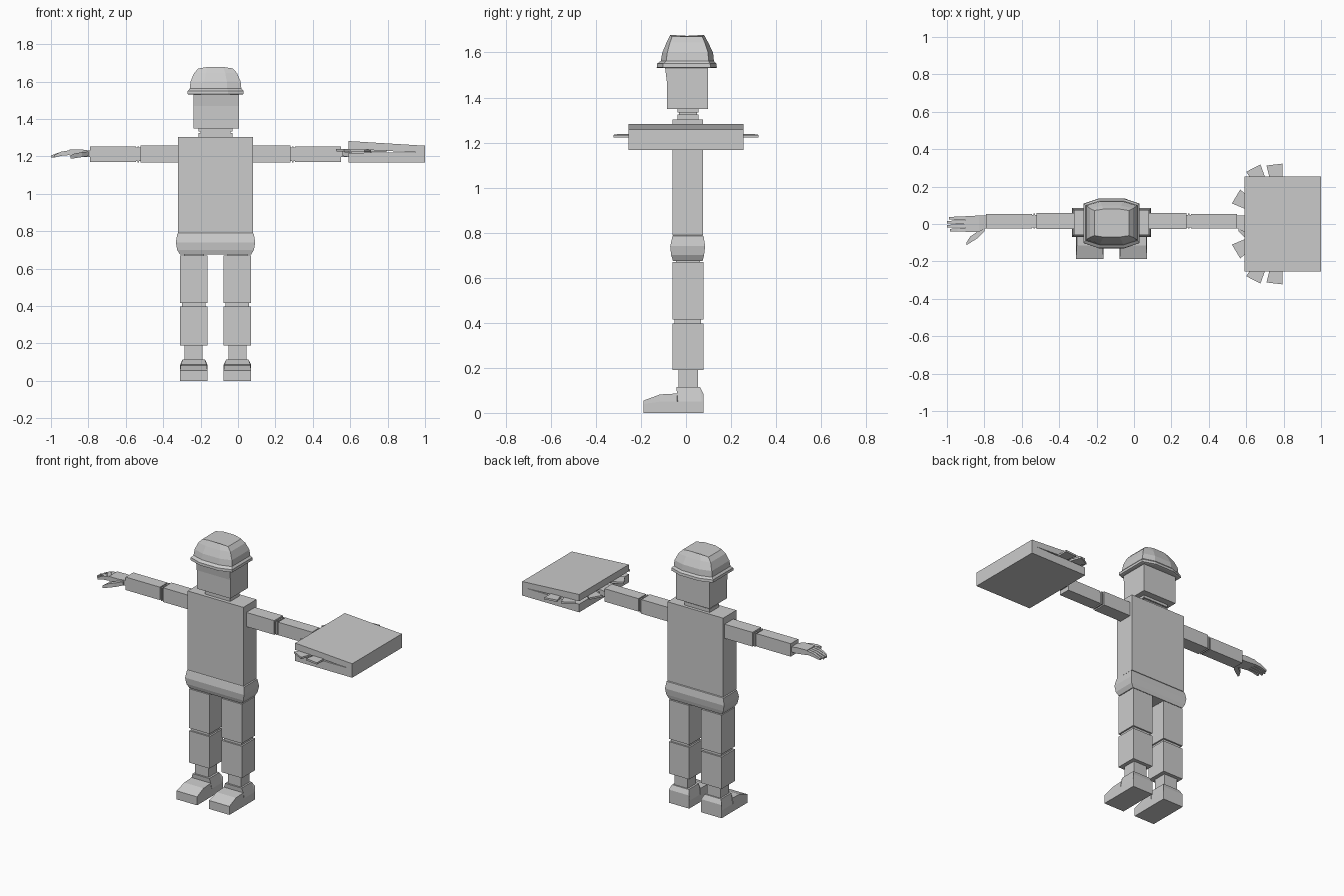
import bpy, bmesh, math

CX = -0.12   # symmetry plane of the figure
grey = bpy.data.materials.new("plain_grey")
grey.diffuse_color = (0.6, 0.6, 0.6, 1)


def finish(name, bm):
    bmesh.ops.recalc_face_normals(bm, faces=bm.faces)
    me = bpy.data.meshes.new(name)
    bm.to_mesh(me)
    bm.free()
    me.materials.append(grey)
    ob = bpy.data.objects.new(name, me)
    bpy.context.collection.objects.link(ob)
    return ob


def loft(name, rings):
    """Skin a list of equal-length vertex rings and cap both ends."""
    bm = bmesh.new()
    vs = [[bm.verts.new(p) for p in r] for r in rings]
    n = len(rings[0])
    for a, b in zip(vs, vs[1:]):
        for i in range(n):
            j = (i + 1) % n
            bm.faces.new((a[i], a[j], b[j], b[i]))
    bm.faces.new(vs[0])
    bm.faces.new(vs[-1])
    return finish(name, bm)


def rect_z(x0, x1, y0, y1, z):
    return [(x0, y0, z), (x1, y0, z), (x1, y1, z), (x0, y1, z)]


def rect_x(x, y0, y1, z0, z1):
    return [(x, y0, z0), (x, y1, z0), (x, y1, z1), (x, y0, z1)]


def box(name, x0, x1, y0, y1, z0, z1):
    return loft(name, [rect_z(x0, x1, y0, y1, z) for z in (z0, z1)])


def both_sides(part, name):
    """Add the opposite copy of a limb part across the figure's middle."""
    me = part.data
    bm = bmesh.new()
    bm.from_mesh(me)
    for v in bm.verts:
        v.co.x = 2 * CX - v.co.x
    part.name = "right_" + name
    finish("left_" + name, bm)


# torso and pelvis
box("torso", -0.32, 0.08, -0.06, 0.076, 0.79, 1.303)
loft("pelvis", [rect_z(CX - w, CX + w, y0, y1, z) for w, y0, y1, z in (
    (0.19, -0.058, 0.074, 0.675), (0.205, -0.066, 0.08, 0.70),
    (0.212, -0.07, 0.085, 0.74), (0.205, -0.06, 0.078, 0.785),
    (0.195, -0.055, 0.07, 0.792))])

# neck and head
box("neck_base", -0.21, -0.03, -0.037, 0.056, 1.30, 1.325)
box("neck_groove", -0.20, -0.04, -0.03, 0.048, 1.32, 1.34)
box("neck_top", -0.21, -0.03, -0.037, 0.056, 1.334, 1.352)
loft("head", [rect_z(-0.237, 0.005, y, 0.098, z)
              for y, z in ((-0.085, 1.35), (-0.085, 1.47), (-0.095, 1.55))])


# cap: rounded-rectangle rings bulging along the front and back edges
def cap_ring(w, y0, y1, z, bulge, crown=0.0):
    pts = []
    for s, y in ((1, y0), (-1, y1)):
        for t in (-1, -0.45, 0.45, 1):
            k = 1 if abs(t) < 0.9 else 0
            pts.append((CX + s * t * w, y + s * bulge * (1 - k), z + crown * k))
    return pts


loft("cap", [cap_ring(*r) for r in (
    (0.14, -0.122, 0.128, 1.53, 0.025), (0.15, -0.13, 0.137, 1.533, 0.028),
    (0.149, -0.129, 0.135, 1.55, 0.028), (0.138, -0.112, 0.124, 1.562, 0.024),
    (0.134, -0.105, 0.12, 1.60, 0.022), (0.115, -0.086, 0.098, 1.645, 0.015),
    (0.092, -0.07, 0.08, 1.67, 0.008, 0.008))])

# legs
both_sides(box("thigh", -0.31, -0.163, -0.06, 0.077, 0.415, 0.67), "thigh")
both_sides(box("hip", -0.29, -0.183, -0.045, 0.062, 0.66, 0.69), "hip")
both_sides(box("knee", -0.30, -0.173, -0.05, 0.067, 0.39, 0.42), "knee")
both_sides(box("shin", -0.31, -0.163, -0.06, 0.077, 0.19, 0.397), "shin")
both_sides(box("ankle", -0.285, -0.19, -0.033, 0.054, 0.10, 0.195), "ankle")

# shoes: cross-sections from toe to heel as (y, top height, top inset)
sections = ((-0.188, 0.055, 0.0), (-0.115, 0.082, 0.004), (-0.04, 0.086, 0.004),
            (-0.043, 0.115, 0.014), (0.062, 0.115, 0.014), (0.077, 0.085, 0.0))
rings = []
for y, z, inset in sections:
    low = 0.05 if z > 0.06 else 0.04
    yb = max(y, -0.036) if z > 0.1 else y
    yb = 0.07 if y == 0.062 else yb
    rings.append([(-0.31, yb, 0), (-0.163, yb, 0), (-0.163, yb, low),
                  (-0.163 - inset, y, z), (-0.31 + inset, y, z), (-0.31, yb, low)])
both_sides(loft("shoe", rings), "shoe")

# arms
both_sides(box("upper_arm", -0.52, -0.315, -0.028, 0.06, 1.166, 1.258), "upper_arm")
both_sides(box("elbow", -0.55, -0.515, -0.018, 0.048, 1.174, 1.248), "elbow")
both_sides(box("elbow_ring", -0.537, -0.528, -0.025, 0.055, 1.168, 1.254), "elbow_ring")
both_sides(box("forearm", -0.79, -0.545, -0.025, 0.053, 1.17, 1.254), "forearm")

# hands: palm, four fingers, thumb
both_sides(loft("palm", [rect_x(*r) for r in (
    (-0.785, -0.02, 0.046, 1.198, 1.23), (-0.83, -0.042, 0.045, 1.197, 1.236),
    (-0.90, -0.042, 0.042, 1.205, 1.236))]), "palm")
for i, tip in enumerate((-0.985, -1.0, -1.0, -0.99)):
    y = -0.041 + i * 0.021
    both_sides(loft("finger", [rect_x(*r) for r in (
        (-0.89, y, y + 0.019, 1.208, 1.234), (-0.945, y, y + 0.018, 1.203, 1.225),
        (tip, y + 0.002, y + 0.015, 1.193, 1.205))]), "finger_%d" % (i + 1))
both_sides(loft("thumb", [rect_x(*r) for r in (
    (-0.80, -0.04, -0.01, 1.202, 1.226), (-0.835, -0.075, -0.04, 1.196, 1.222),
    (-0.875, -0.10, -0.066, 1.19, 1.215), (-0.895, -0.112, -0.098, 1.188, 1.204))]), "thumb")

# flat carton with its lid slightly open on the inner side
profile = ((0.59, 1.166), (1.0, 1.166), (1.0, 1.257), (0.59, 1.282),
           (0.59, 1.238), (0.975, 1.221), (0.59, 1.219))
loft("carton", [[(x, y, z) for x, z in profile] for y in (-0.255, 0.255)])

# thin wedges fanned out inside the carton, poking through the gap
for side in (-1, 1):
    for i, (deg, reach) in enumerate(((97, 0.32), (117, 0.335), (149, 0.285))):
        a = math.radians(deg)
        ring = []
        for r, w in ((0.05, 0.008), (reach, -0.043), (reach, 0.043), (0.05, -0.008)):
            w = -w if r < 0.1 else w
            ring.append((0.79 + r * math.cos(a) - w * math.sin(a),
                         side * (r * math.sin(a) + w * math.cos(a))))
        loft("wedge_%d" % (i + 1 + 3 * (side > 0)),
             [[(x, y, z + (0.8 - x) * 0.02) for x, y in ring] for z in (1.222, 1.234)])
